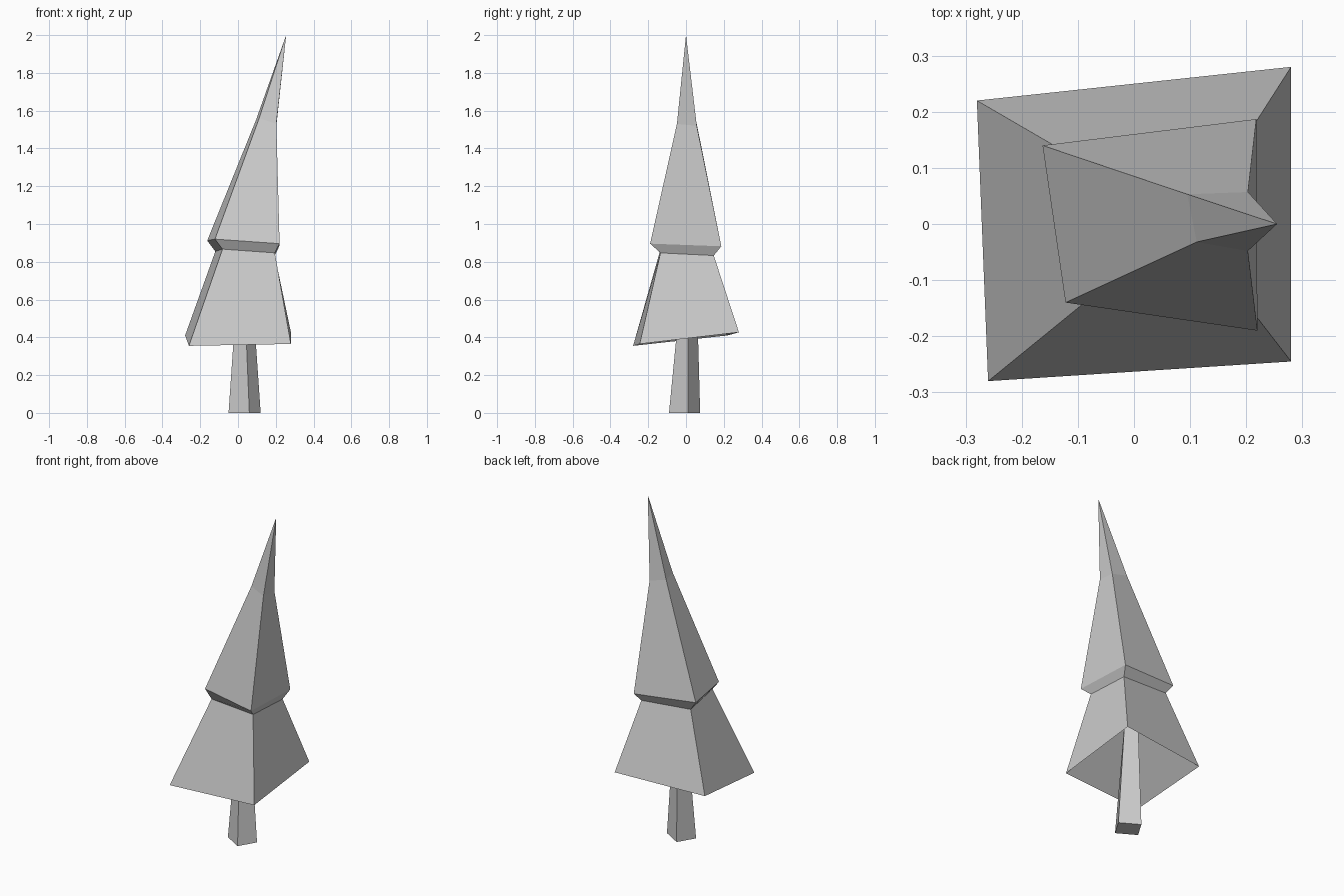
import bpy
import bmesh

cube = bpy.data.objects.get("Cube")
if cube:
    bpy.data.objects.remove(cube, do_unlink=True)

# One plain grey for the whole tree
grey = bpy.data.materials.new("plain_grey")
grey.use_nodes = True
colour = (0.6, 0.6, 0.6, 1.0)
grey.diffuse_color = colour
grey.node_tree.nodes["Principled BSDF"].inputs["Base Color"].default_value = colour


def loft(name, rings, apex=None, cap_start=False):
    """Skin four-cornered rings, then close them with a tip and a base."""
    bm = bmesh.new()
    loops = [[bm.verts.new(p) for p in ring] for ring in rings]
    for low, high in zip(loops, loops[1:]):
        for i in range(4):
            j = (i + 1) % 4
            bm.faces.new((low[i], low[j], high[j], high[i]))
    if apex:
        tip = bm.verts.new(apex)
        for i in range(4):
            bm.faces.new((loops[-1][i], loops[-1][(i + 1) % 4], tip))
    else:
        bm.faces.new(loops[-1])
    if cap_start:
        bm.faces.new(loops[0][::-1])
    bmesh.ops.recalc_face_normals(bm, faces=bm.faces)
    mesh = bpy.data.meshes.new(name)
    bm.to_mesh(mesh)
    bm.free()
    mesh.materials.append(grey)
    obj = bpy.data.objects.new(name, mesh)
    bpy.context.collection.objects.link(obj)
    return obj


# Corner order: back right, front right, front left, back left
trunk_base = [(0.01, 0.075, 0), (-0.05, -0.025, 0), (0.06, -0.09, 0), (0.12, 0.01, 0)]
trunk_top = [(0.019, 0.056, 0.68), (-0.003, 0.003, 0.68),
             (0.032, -0.024, 0.68), (0.073, 0.01, 0.68)]

# Leaning two-tier foliage: lower rim, waist, upper rim, neck
rim = [(-0.28, 0.22, 0.41), (-0.26, -0.28, 0.355), (0.28, -0.245, 0.365), (0.28, 0.28, 0.427)]
waist = [(-0.12, 0.127, 0.855), (-0.082, -0.135, 0.867),
         (0.195, -0.135, 0.847), (0.195, 0.147, 0.833)]
upper_rim = [(-0.163, 0.14, 0.912), (-0.122, -0.14, 0.92),
             (0.22, -0.19, 0.896), (0.218, 0.187, 0.882)]
neck = [(0.095, 0.053, 1.55), (0.112, -0.032, 1.56), (0.203, -0.048, 1.53), (0.203, 0.057, 1.52)]

loft("trunk", [trunk_base, trunk_top], cap_start=True)

# The hollow underside rises to the top of the trunk
loft("foliage", [trunk_top, rim, waist, upper_rim, neck], apex=(0.255, 0, 2), cap_start=True)
